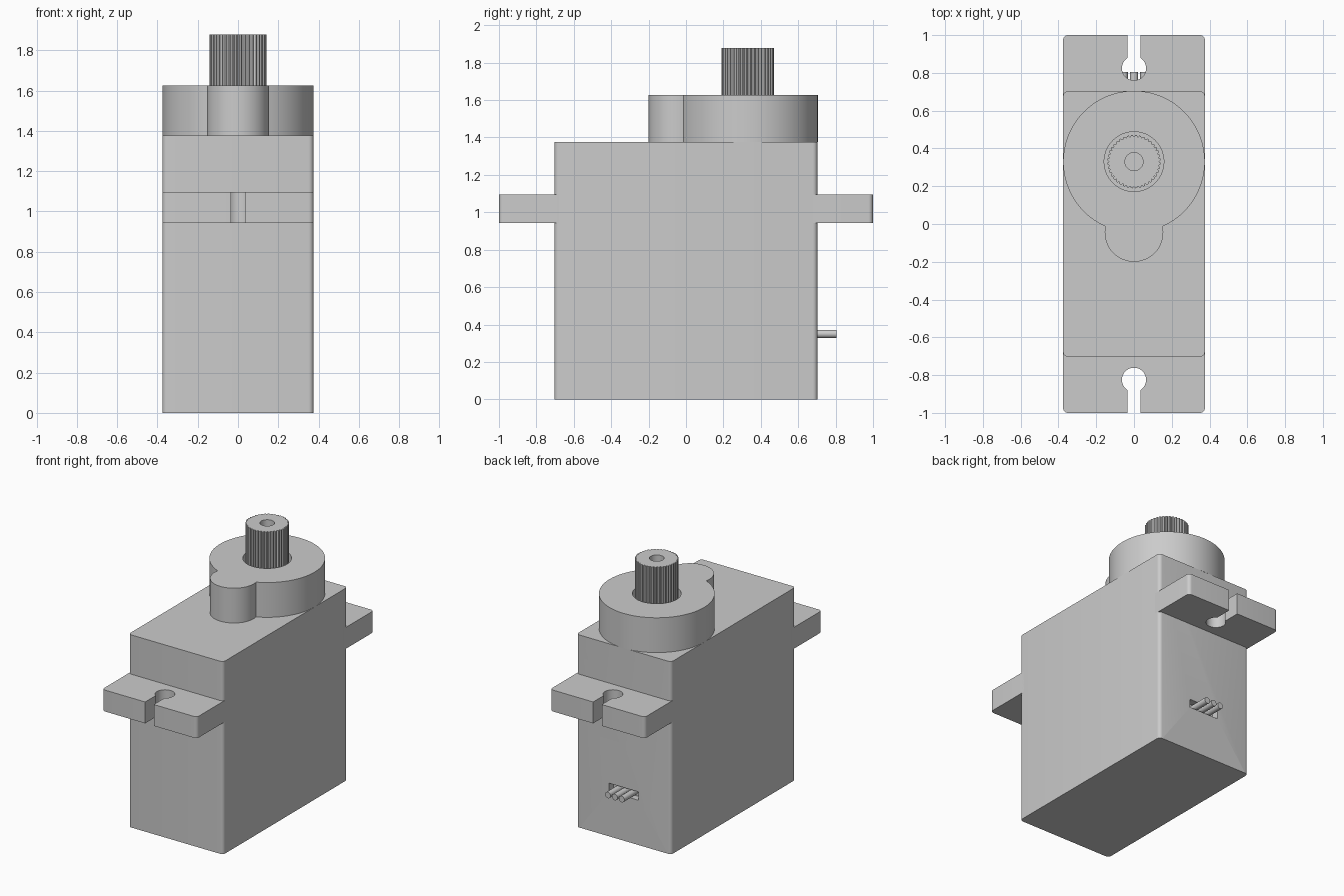
import bpy, bmesh
from math import sin, cos, radians, degrees, asin, atan2, sqrt, pi

if "Cube" in bpy.data.objects:
    bpy.data.objects.remove(bpy.data.objects["Cube"])


def arc(cx, cy, r, a0, a1, n):
    """Points on an arc, angles in degrees."""
    return [(cx + r * cos(radians(a0 + (a1 - a0) * i / n)),
             cy + r * sin(radians(a0 + (a1 - a0) * i / n))) for i in range(n + 1)]


def circle(cx, cy, r, n=64):
    return arc(cx, cy, r, 0, 360, n)[:-1]


def finish(obj):
    bpy.ops.object.select_all(action='DESELECT')
    obj.select_set(True)
    bpy.context.view_layer.objects.active = obj
    bpy.ops.object.shade_smooth_by_angle(angle=radians(25))


def prism(name, loops, z0, z1):
    """Extrude a flat outline (later loops are holes) from z0 to z1."""
    curve = bpy.data.curves.new(name, 'CURVE')
    curve.dimensions = '2D'
    curve.fill_mode = 'BOTH'
    curve.extrude = (z1 - z0) / 2
    for pts in loops:
        s = curve.splines.new('POLY')
        s.points.add(len(pts) - 1)
        for p, (x, y) in zip(s.points, pts):
            p.co = (x, y, 0, 1)
        s.use_cyclic_u = True
    obj = bpy.data.objects.new(name, curve)
    bpy.context.collection.objects.link(obj)
    obj.location.z = (z0 + z1) / 2
    bpy.ops.object.select_all(action='DESELECT')
    obj.select_set(True)
    bpy.context.view_layer.objects.active = obj
    bpy.ops.object.convert(target='MESH')
    obj = bpy.context.object
    bm = bmesh.new()
    bm.from_mesh(obj.data)
    bmesh.ops.remove_doubles(bm, verts=bm.verts, dist=1e-5)
    bmesh.ops.recalc_face_normals(bm, faces=bm.faces)
    bm.to_mesh(obj.data)
    bm.free()
    finish(obj)
    return obj


W, D, R = 0.375, 0.703, 0.025          # half width, half depth, corner radius
AXIS_Y = 0.33                          # output shaft position

# Main case with rounded upright corners
outline = []
for sx, sy, a in ((1, 1, 0), (-1, 1, 90), (-1, -1, 180), (1, -1, 270)):
    outline += arc(sx * (W - R), sy * (D - R), R, a, a + 90, 6)
case = prism("case", [outline], 0, 1.377)

# Cable opening in the back of the case
bpy.ops.mesh.primitive_cube_add(size=1, location=(0, D, 0.35))
cutter = bpy.context.object
cutter.name = "cable_opening_cutter"
cutter.scale = (0.23, 0.1, 0.06)
cutter.hide_render = True
mod = case.modifiers.new("cable_opening", 'BOOLEAN')
mod.operation = 'DIFFERENCE'
mod.solver = 'EXACT'
mod.object = cutter
bpy.context.view_layer.objects.active = case
bpy.ops.object.modifier_apply(modifier=mod.name)
bpy.data.objects.remove(cutter)
finish(case)

# Mounting ears with keyhole slots
hole_r, slot, hole_y = 0.064, 0.034, 0.825
open_a = degrees(asin(slot / hole_r))
ear = [(-W, 0.66), (W, 0.66)]
ear += arc(W - R, 1 - R, R, 0, 90, 6)
ear += [(slot, 1.0)]
ear += arc(0, hole_y, hole_r, 90 - open_a, -270 + open_a, 36)
ear += [(-slot, 1.0)]
ear += arc(-W + R, 1 - R, R, 90, 180, 6)
for name, s in (("back_ear", 1), ("front_ear", -1)):
    prism(name, [[(x, s * y) for x, y in ear]], 0.943, 1.096)

# Gear housing: large round plus small lobe, with a bore for the shaft
lobe_y, lobe_r = -0.045, 0.155
d = AXIS_Y - lobe_y
a = (W * W - lobe_r ** 2 + d * d) / (2 * d)
h = sqrt(W * W - a * a)
big = degrees(asin(h / W))
small = degrees(atan2(d - a, h))
housing = arc(0, AXIS_Y, W, -90 + big, 270 - big, 88)
housing += arc(0, lobe_y, lobe_r, 180 - small, 360 + small, 40)[1:-1]
prism("gear_housing", [housing, circle(0, AXIS_Y, 0.158)], 1.376, 1.626)

# Toothed output shaft with a screw hole
teeth = 40
spline = []
for i in range(teeth):
    for f, r in ((0, 0.131), (0.3, 0.141), (0.7, 0.141)):
        t = 2 * pi * (i + f) / teeth
        spline.append((r * cos(t), AXIS_Y + r * sin(t)))
prism("output_shaft", [spline, circle(0, AXIS_Y, 0.048, 40)], 1.37, 1.878)

# Three wires leaving the case
for i, label in enumerate(("left", "middle", "right")):
    bpy.ops.mesh.primitive_cylinder_add(
        vertices=24, radius=0.022, depth=0.16,
        location=((i - 1) * 0.055, 0.725, 0.35), rotation=(radians(90), 0, 0))
    bpy.context.object.name = label + "_wire"
    finish(bpy.context.object)
